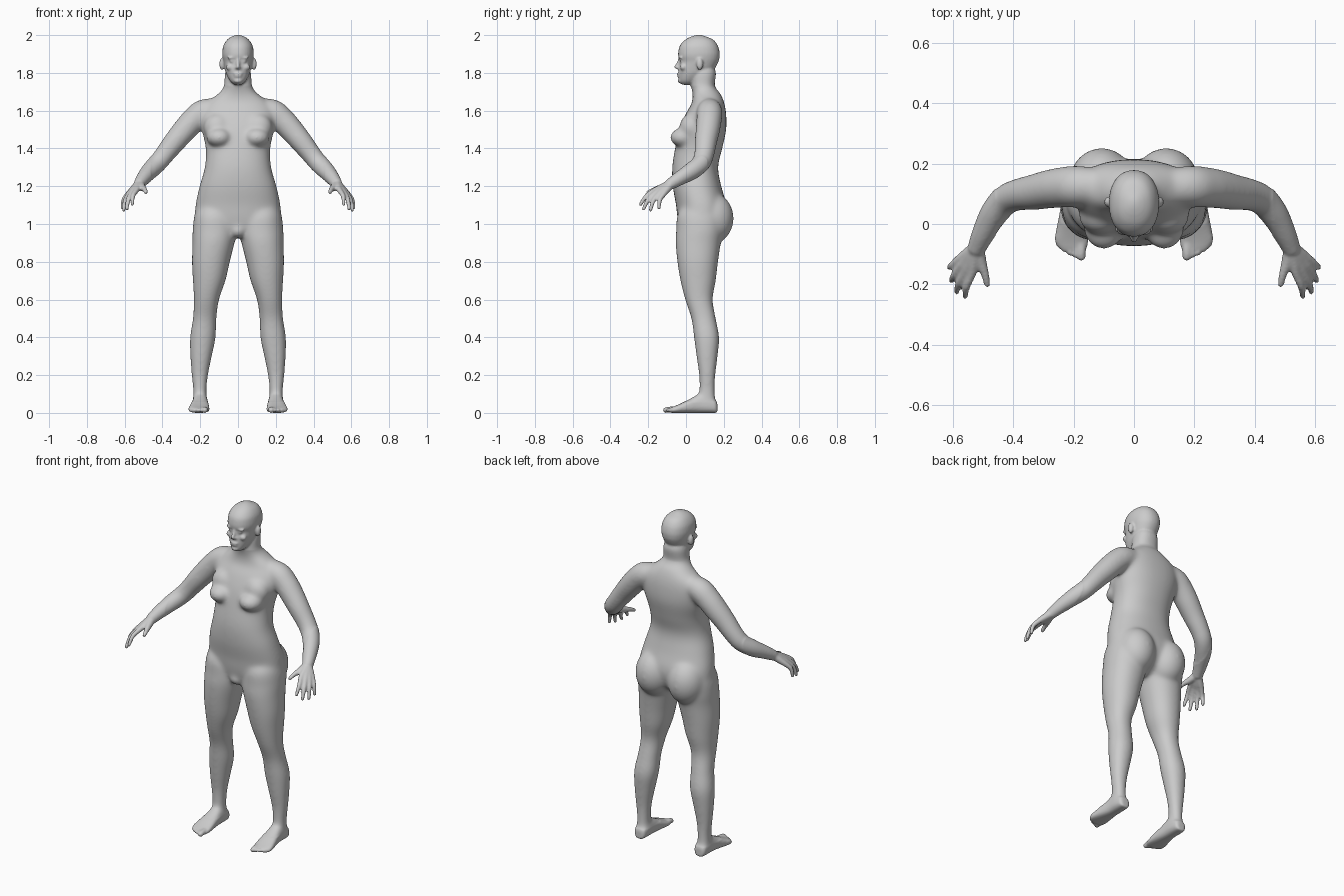
import bpy, bmesh, math
from mathutils import Vector, Matrix

bm = bmesh.new()


def spline(rows, steps=5):
    """Catmull-Rom interpolation through rows of numbers."""
    out, n = [], len(rows)
    for i in range(n - 1):
        a, b, c, d = (rows[max(0, min(n - 1, i + k))] for k in (-1, 0, 1, 2))
        for s in range(steps):
            t = s / steps
            out.append([0.5 * (2 * q + (r - p) * t + (2 * p - 5 * q + 4 * r - w) * t * t
                               + (3 * q - p - 3 * r + w) * t ** 3)
                        for p, q, r, w in zip(a, b, c, d)])
    out.append(list(rows[-1]))
    return out


def loft(rings, side=1, power=2.0, n=32):
    """Closed skin over (centre, u, v) super-ellipse rings."""
    loops = []
    for c, u, v in rings:
        loop = []
        for k in range(n):
            a = 2 * math.pi * k / n
            ca, sa = math.cos(a), math.sin(a)
            p = (c + u * math.copysign(abs(ca) ** (2 / power), ca)
                 + v * math.copysign(abs(sa) ** (2 / power), sa))
            loop.append(bm.verts.new((p.x * side, p.y, p.z)))
        loops.append(loop)
    for a, b in zip(loops, loops[1:]):
        for k in range(n):
            j = (k + 1) % n
            bm.faces.new((a[k], a[j], b[j], b[k]))
    bm.faces.new(loops[0])
    bm.faces.new(loops[-1])


def slices(rows, side=1, power=2.0):
    """Horizontal slices given as (z, x0, x1, y0, y1)."""
    loft([(Vector(((x0 + x1) / 2, (y0 + y1) / 2, z)), Vector(((x1 - x0) / 2, 0, 0)),
           Vector((0, (y1 - y0) / 2, 0))) for z, x0, x1, y0, y1 in spline(rows)], side, power)


def blob(c, r, side=1):
    m = Matrix.Translation((c[0] * side, c[1], c[2])) @ Matrix.Diagonal((*r, 1))
    bmesh.ops.create_uvsphere(bm, u_segments=24, v_segments=16, radius=1, matrix=m)


def tube(rows, side=1):
    """Round limb through (x, y, z, radius) with rounded tip."""
    rows = spline(rows)
    pts = [Vector(r[:3]) for r in rows]
    rings = []
    for i, p in enumerate(pts):
        t = (pts[min(i + 1, len(pts) - 1)] - pts[max(i - 1, 0)]).normalized()
        u = t.cross(Vector((0.3, 1, 0.2))).normalized()
        rings.append((p, u * rows[i][3], t.cross(u) * rows[i][3]))
    loft(rings, side, n=20)
    blob(pts[-1], [rows[-1][3]] * 3, side)


def sym(rows):
    return [(z, -w, w, y0, y1) for z, w, y0, y1 in rows]


# torso and neck
slices(sym([(.93, .06, .01, .12), (.97, .16, -.03, .18), (1.03, .222, -.045, .21),
            (1.1, .225, -.053, .215), (1.2, .204, -.07, .187), (1.3, .176, -.073, .17),
            (1.4, .171, -.058, .192), (1.5, .192, -.035, .213), (1.58, .2, -.003, .213),
            (1.64, .17, .03, .203), (1.69, .105, .035, .183), (1.73, .075, .027, .153),
            (1.8, .068, .03, .158), (1.85, .05, .05, .14)]), power=2.25)
blob((0, .0, .965), (.045, .045, .04))

# head with nose, lips and chin
slices(sym([(1.737, .018, -.02, .04), (1.755, .04, -.036, .07), (1.79, .06, -.039, .12),
            (1.82, .069, -.039, .15), (1.86, .077, -.034, .172), (1.885, .082, -.041, .178),
            (1.91, .083, -.041, .178), (1.945, .077, -.032, .168), (1.975, .058, -.005, .145),
            (1.993, .032, .03, .105), (2.001, .008, .06, .08)]), power=2.2)
tube([(0, -.034, 1.872, .008), (0, -.041, 1.85, .009), (0, -.051, 1.832, .011)])
blob((0, -.036, 1.826), (.02, .015, .009))
blob((0, -.038, 1.795), (.024, .011, .006))
blob((0, -.037, 1.783), (.021, .011, .007))
blob((0, -.03, 1.758), (.022, .014, .013))

FINGERS = [  # knuckle, tip
    ((.538, -.165, 1.178), (.56, -.24, 1.105)),
    ((.56, -.157, 1.168), (.588, -.225, 1.08)),
    ((.576, -.142, 1.16), (.605, -.188, 1.074)),
    ((.584, -.12, 1.156), (.612, -.143, 1.085))]
WRIST = Vector((.521, -.078, 1.214))

for s in (1, -1):
    # ear, brow, eye, cheek
    blob((.085, .073, 1.847), (.014, .018, .032), s)
    blob((.034, -.026, 1.88), (.024, .012, .007), s)
    blob((.031, -.022, 1.862), (.014, .013, .009), s)
    blob((.042, -.014, 1.83), (.022, .018, .018), s)

    # breast and buttock
    blob((.1, -.012, 1.458), (.068, .073, .052), s)
    blob((.108, .025, 1.51), (.075, .06, .075), s)
    blob((.107, .14, 1.03), (.108, .113, .135), s)

    # leg
    slices([(1.12, .04, .2, 0, .16), (1.05, .015, .23, -.045, .2), (.97, .004, .24, -.052, .2),
            (.9, .018, .241, -.055, .185), (.8, .043, .244, -.046, .17),
            (.7, .066, .239, -.03, .158), (.6, .1, .234, -.005, .142),
            (.5, .114, .239, .028, .158), (.4, .118, .254, .042, .176),
            (.3, .138, .253, .055, .168), (.2, .158, .246, .069, .156),
            (.12, .166, .238, .07, .153), (.04, .165, .24, .06, .158)], s, 2.15)

    # foot: (y, centre x, half width, height)
    foot = [(.166, .2, .02, .05), (.155, .2, .034, .07), (.12, .2, .04, .09), (.07, .2, .042, .1),
            (.03, .202, .046, .08), (-.02, .205, .053, .054), (-.055, .207, .056, .038),
            (-.082, .203, .046, .028)]
    loft([(Vector((x, y, h / 2)), Vector((w, 0, 0)), Vector((0, 0, h / 2)))
          for y, x, w, h in spline(foot)], s, 2.6)
    for i in range(5):
        x, y, r = .175 + .0185 * i, -.107 + .002 * i * i + .002 * i, .015 if i == 0 else .0105
        tube([(x + .002, -.04, .02, r), (x, y + .025, .019, r), (x, y, .0145, r)], s)

    # arm
    tube([(.09, .125, 1.61, .055), (.18, .125, 1.593, .069), (.235, .122, 1.55, .068),
          (.285, .115, 1.495, .065), (.335, .105, 1.436, .06), (.385, .097, 1.373, .054),
          (.425, .08, 1.323, .051), (.465, .032, 1.282, .047), (.5, -.032, 1.243, .038),
          (.521, -.078, 1.214, .031)], s)

    # hand: palm ribs running into fingers, then thumb
    for k, t in FINGERS:
        k, t = Vector(k), Vector(t)
        base = WRIST.lerp(k, .15)
        mid = k.lerp(t, .5) + Vector((.007, -.007, .007))
        tube([(*base, .023), (*WRIST.lerp(k, .6), .019), (*k, .0145), (*mid, .012),
              (*t, .0095)], s)
    tube([(.517, -.09, 1.208, .022), (.507, -.13, 1.193, .019), (.494, -.168, 1.182, .0135),
          (.487, -.2, 1.168, .0105)], s)

# fuse all parts into a single skin
bmesh.ops.recalc_face_normals(bm, faces=bm.faces[:])
mesh = bpy.data.meshes.new("body")
bm.to_mesh(mesh)
bm.free()
body = bpy.data.objects.new("body", mesh)
bpy.context.collection.objects.link(body)
bpy.context.view_layer.objects.active = body
body.select_set(True)
fuse = body.modifiers.new("fuse", 'REMESH')
fuse.mode = 'VOXEL'
fuse.voxel_size = .006
soft = body.modifiers.new("soften", 'SMOOTH')
soft.factor = .5
soft.iterations = 4
for name in ("fuse", "soften"):
    bpy.ops.object.modifier_apply(modifier=name)

# extra blending on torso, limbs and joints, leaving face, hands and toes crisp
bm = bmesh.new()
bm.from_mesh(body.data)
soft_verts = [v for v in bm.verts if abs(v.co.x) < .46 and .06 < v.co.z < 1.73]
for _ in range(30):
    bmesh.ops.smooth_vert(bm, verts=soft_verts, factor=.5,
                          use_axis_x=True, use_axis_y=True, use_axis_z=True)
bm.to_mesh(body.data)
bm.free()
bpy.ops.object.shade_smooth()
